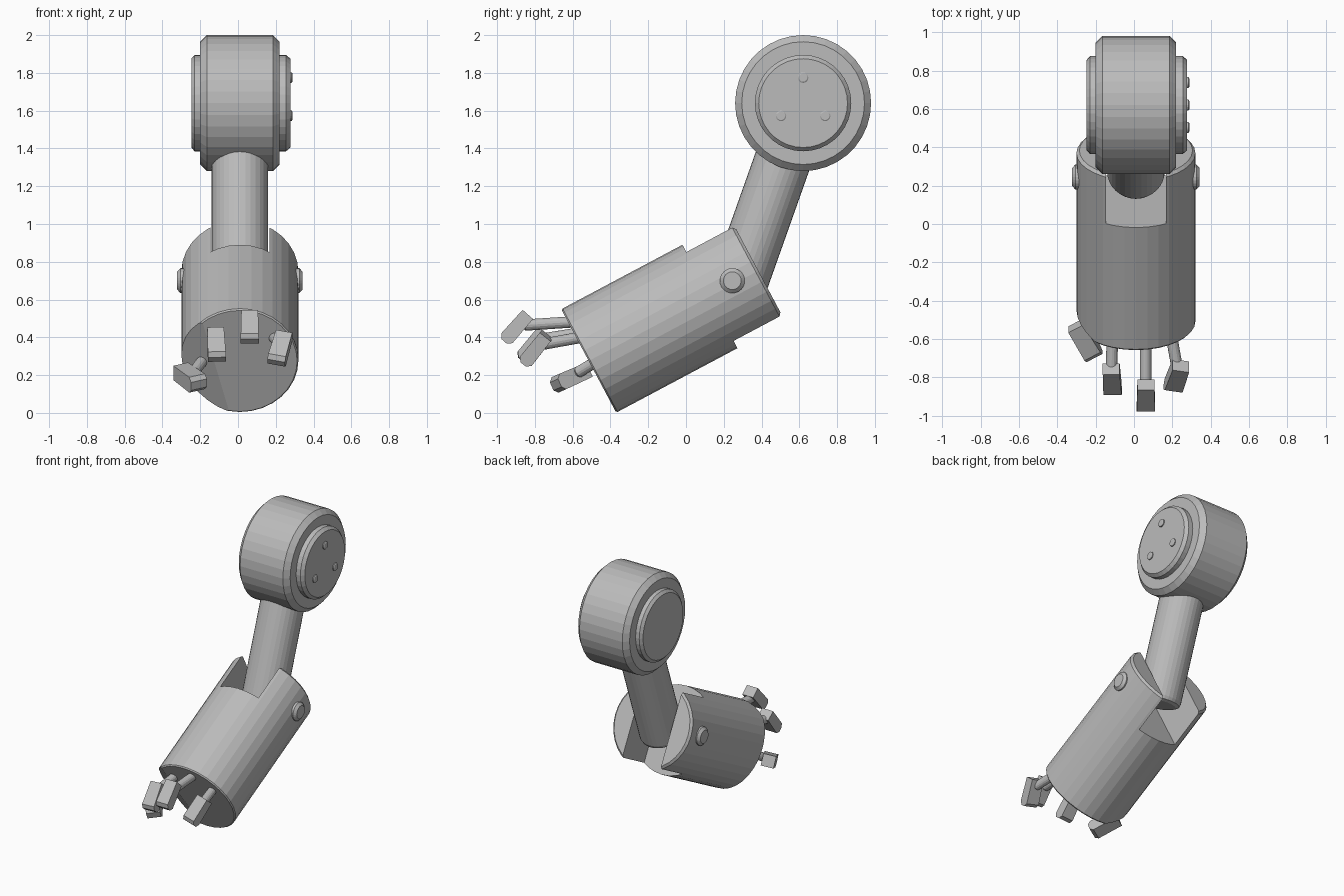
import bpy, bmesh, math
from mathutils import Vector, Matrix

if "Cube" in bpy.data.objects:
    bpy.data.objects.remove(bpy.data.objects["Cube"])

grey = bpy.data.materials.new("grey_metal")
grey.diffuse_color = (0.5, 0.5, 0.5, 1)
grey.use_nodes = True
grey.node_tree.nodes["Principled BSDF"].inputs["Base Color"].default_value = grey.diffuse_color


def finish(bm, name):
    bmesh.ops.recalc_face_normals(bm, faces=bm.faces)
    me = bpy.data.meshes.new(name)
    bm.to_mesh(me)
    bm.free()
    ob = bpy.data.objects.new(name, me)
    bpy.context.collection.objects.link(ob)
    me.materials.append(grey)
    return ob


def frame(origin, axis):
    # local z along axis, local x kept close to world x
    z = Vector(axis).normalized()
    x = Vector((1, 0, 0)) if abs(z.x) < 0.9 else Vector((0, 1, 0))
    y = z.cross(x).normalized()
    x = y.cross(z)
    m = Matrix((x, y, z)).transposed().to_4x4()
    m.translation = origin
    return m


def lathe_bm(profile, origin, axis, sides=32):
    # closed round part from (radius, distance along axis) pairs
    bm = bmesh.new()
    m = frame(origin, axis)
    rings = [[bm.verts.new(m @ Vector((r * math.cos(a), r * math.sin(a), s)))
              for a in (2 * math.pi * i / sides for i in range(sides))]
             for r, s in profile]
    for a, b in zip(rings, rings[1:]):
        for i in range(sides):
            j = (i + 1) % sides
            bm.faces.new((a[i], a[j], b[j], b[i]))
    bm.faces.new(rings[0])
    bm.faces.new(rings[-1])
    return bm


def lathe(name, *args, **kw):
    return finish(lathe_bm(*args, **kw), name)


CX = 0.01
X = (1, 0, 0)

# shoulder drum, side caps and three cap bolts
hub = Vector((CX, 0.62, 1.64))
lathe("shoulder_drum", [(0.325, -0.21), (0.36, -0.175), (0.36, 0.175), (0.325, 0.21)], hub, X, sides=36)
lathe("shoulder_caps", [(0.235, -0.257), (0.255, -0.24), (0.255, 0.245), (0.235, 0.267)], hub, X, sides=36)
for i in range(3):
    a = math.radians(90 + 120 * i)
    p = hub + Vector((0.26, 0.135 * math.cos(a), 0.135 * math.sin(a)))
    lathe("cap_bolt", [(0.028, 0), (0.028, 0.014), (0.022, 0.018)], p, X, sides=16)

# upper arm
elbow = Vector((CX, 0.262, 0.63))
arm = hub - elbow
lathe("upper_arm", [(0.12, 0), (0.143, 0.012), (0.15, 0.035), (0.15, arm.length)], elbow, arm)

# forearm: cylinder with a slanted thumb facet and a slot at the elbow
front = Vector((CX, -0.515, 0.275))
axis = Vector((0, 0.883, 0.4695)).normalized()
L = 1.017
bm = lathe_bm([(0.303, 0), (0.31, 0.008), (0.31, L - 0.015), (0.295, L)], front, axis)
p1, p2 = Vector((-0.19, 0, 0.485)), Vector((-0.05, 0, 0.018))
for p in (p1, p2):     # put the chord ends on the front face
    p.y = front.y - (p.z - front.z) * axis.z / axis.y
chord = (p2 - p1).normalized()
side = chord.cross(axis).normalized()
if side.x > 0:
    side = -side
tilt = math.radians(24)
normal = -axis * math.cos(tilt) + side * math.sin(tilt)
res = bmesh.ops.bisect_plane(bm, geom=bm.verts[:] + bm.edges[:] + bm.faces[:],
                             plane_co=p1, plane_no=normal, clear_outer=True)
cut = [e for e in res["geom_cut"] if isinstance(e, bmesh.types.BMEdge)]
bmesh.ops.holes_fill(bm, edges=cut, sides=0)
forearm = finish(bm, "forearm")

bm = bmesh.new()
bmesh.ops.create_cube(bm, size=1, matrix=frame(front + axis * (0.727 + 0.25), axis)
                      @ Matrix.Diagonal((0.312, 1.0, 0.5, 1)))
cutter = finish(bm, "slot_cutter")
cutter.hide_render = True
mod = forearm.modifiers.new("slot", 'BOOLEAN')
mod.operation = 'DIFFERENCE'
mod.solver = 'EXACT'
mod.object = cutter
bpy.context.view_layer.objects.active = forearm
bpy.ops.object.modifier_apply(modifier="slot")
bpy.data.objects.remove(cutter)

# elbow pivot bolts on both sides
for s in (-1, 1):
    lathe("elbow_bolt", [(0.066, 0), (0.066, 0.05), (0.047, 0.067)],
          Vector((CX + s * 0.265, 0.245, 0.70)), (s, 0, 0), sides=24)


# fingers: a round rod and a block tip with a chamfered end
def finger(name, root, knuckle, centre, direction, size):
    root, knuckle = Vector(root), Vector(knuckle)
    d = knuckle - root
    r = 0.03
    lathe(name + "_rod", [(r, 0), (r, d.length), (r * 0.6, d.length + 0.015)], root, d, sides=16)
    bm = bmesh.new()
    bmesh.ops.create_cube(bm, size=1, matrix=Matrix.Diagonal((*size, 1)))
    for v in bm.verts:
        if v.co.z < 0:
            v.co.x *= 0.92
            v.co.y *= 0.92
    tip = [e for e in bm.edges if all(v.co.z > 0 for v in e.verts)
           and abs(e.verts[0].co.x - e.verts[1].co.x) > 0.01]
    bmesh.ops.bevel(bm, geom=tip, offset=0.022, segments=1, affect='EDGES')
    bm.transform(frame(Vector(centre), direction))
    finish(bm, name + "_tip")


size = (0.096, 0.08, 0.19)
finger("inner_finger", (-0.11, -0.52, 0.43), (-0.118, -0.765, 0.39),
       (-0.115, -0.815, 0.357), (0.04, -0.62, -0.78), size)
finger("middle_finger", (0.06, -0.55, 0.485), (0.06, -0.85, 0.465),
       (0.062, -0.90, 0.45), (0, -0.66, -0.75), size)
finger("outer_finger", (0.18, -0.50, 0.41), (0.225, -0.75, 0.365),
       (0.223, -0.797, 0.337), (-0.22, -0.6, -0.75), size)
finger("thumb", (-0.17, -0.43, 0.30), (-0.235, -0.57, 0.215),
       (-0.255, -0.61, 0.185), (0.11, -0.18, -0.08), (0.096, 0.09, 0.20))
